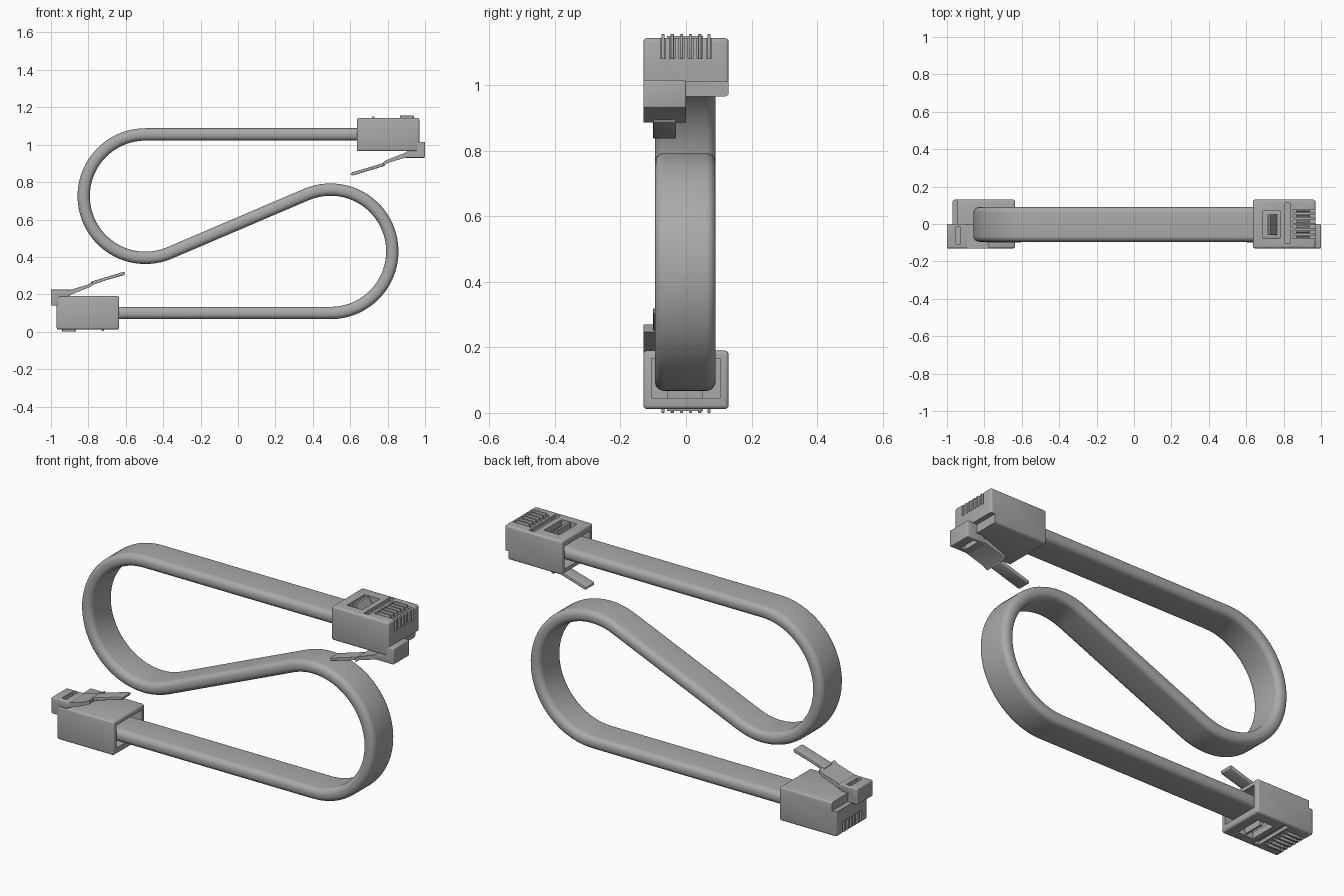
import bpy
import bmesh
from math import cos, sin, pi, acos, atan2, hypot, radians
from mathutils import Matrix, Vector

if "Cube" in bpy.data.objects:
    bpy.data.objects.remove(bpy.data.objects["Cube"], do_unlink=True)

grey = bpy.data.materials.new("light_grey")
grey.use_nodes = True
colour = (0.4, 0.4, 0.4, 1)
grey.diffuse_color = colour
grey.node_tree.nodes["Principled BSDF"].inputs["Base Color"].default_value = colour

HEIGHT = 1.155
parts = []


def add_object(name, bm):
    bmesh.ops.recalc_face_normals(bm, faces=bm.faces)
    mesh = bpy.data.meshes.new(name)
    bm.to_mesh(mesh)
    bm.free()
    mesh.materials.append(grey)
    obj = bpy.data.objects.new(name, mesh)
    bpy.context.collection.objects.link(obj)
    return obj


def apply(obj, mod):
    bpy.context.view_layer.objects.active = obj
    bpy.ops.object.modifier_apply(modifier=mod.name)


def prism(name, profile, y0, y1, bevel=0.0):
    """Extrude an x-z profile from y0 to y1 and round its edges."""
    bm = bmesh.new()
    face = bm.faces.new([bm.verts.new((x, y0, z)) for x, z in profile])
    ext = bmesh.ops.extrude_face_region(bm, geom=[face])
    verts = [v for v in ext["geom"] if isinstance(v, bmesh.types.BMVert)]
    bmesh.ops.translate(bm, verts=verts, vec=(0, y1 - y0, 0))
    obj = add_object(name, bm)
    if bevel:
        mod = obj.modifiers.new("round", "BEVEL")
        mod.width, mod.segments = bevel, 3
        mod.limit_method, mod.angle_limit = "ANGLE", radians(35)
        apply(obj, mod)
    return obj


def box(name, x0, x1, y0, y1, z0, z1, bevel=0.0):
    return prism(name, [(x0, z0), (x1, z0), (x1, z1), (x0, z1)], y0, y1, bevel)


def cut(obj, *bounds):
    cutter = box("cutter", *bounds)
    cutter.hide_render = True
    mod = obj.modifiers.new("cut", "BOOLEAN")
    mod.operation, mod.solver, mod.object = "DIFFERENCE", "EXACT", cutter
    apply(obj, mod)
    bpy.data.objects.remove(cutter, do_unlink=True)


# Flat cable: two equal arcs joined by straight runs
R, AX, AZ = 0.33, 0.495, 0.43
BX, BZ = -AX, HEIGHT - AZ
tangent = atan2(BZ - AZ, BX - AX) - acos(2 * R / hypot(BX - AX, BZ - AZ))
STEPS = 40
path = [(-0.78, AZ - R)]
for i in range(STEPS + 1):
    a = -pi / 2 + (tangent + pi / 2) * i / STEPS
    path.append((AX + R * cos(a), AZ + R * sin(a)))
path += [(-x, HEIGHT - z) for x, z in reversed(path)]

# Rounded cable section as (across, thickness) pairs
HALF_W, HALF_T, CORNER = 0.0925, 0.033, 0.029
section = []
for k, (sy, st) in enumerate([(1, 1), (-1, 1), (-1, -1), (1, -1)]):
    for j in range(7):
        a = (k + j / 6) * pi / 2
        section.append((sy * (HALF_W - CORNER) + CORNER * cos(a),
                        st * (HALF_T - CORNER) + CORNER * sin(a)))

bm = bmesh.new()
rings = []
for i, (x, z) in enumerate(path):
    before, after = path[max(i - 1, 0)], path[min(i + 1, len(path) - 1)]
    # Ends of each straight run keep the run's own direction
    if 0 < i < len(path) - 1:
        d1 = Vector((x - before[0], z - before[1]))
        d2 = Vector((after[0] - x, after[1] - z))
        if d1.length > 0.2:
            d = d1
        elif d2.length > 0.2:
            d = d2
        else:
            d = d1.normalized() + d2.normalized()
    else:
        d = Vector((after[0] - before[0], after[1] - before[1]))
    d.normalize()
    rings.append([bm.verts.new((x - d.y * t, y - 0.0025, z + d.x * t))
                  for y, t in section])
n = len(section)
for r0, r1 in zip(rings, rings[1:]):
    for j in range(n):
        bm.faces.new((r0[j], r0[(j + 1) % n], r1[(j + 1) % n], r1[j]))
bm.faces.new(rings[0])
bm.faces.new(rings[-1])
parts.append(add_object("flat_cable", bm))

# Plug housing with cable opening, window, cross groove and contact slots
housing = box("plug_housing", 0.635, 0.97, -0.13, 0.13, 0.965, 1.143, 0.011)
cut(housing, 0.6, 0.80, -0.105, 0.105, 0.99, 1.11)
cut(housing, 0.69, 0.78, -0.077, 0.07, 1.08, 1.2)
cut(housing, 0.808, 0.838, -0.105, 0.112, 1.125, 1.2)
cut(housing, 0.945, 1.0, 0.0, 0.2, 0.9, 1.01)
contact_rows = [-0.07 + 0.028 * i for i in range(6)]
for y in contact_rows:
    cut(housing, 0.85, 1.0, y - 0.008, y + 0.008, 1.08, 1.2)
plug = [housing]

# Contact blades
for y in contact_rows:
    plug.append(box("contact_blade", 0.865, 0.94, y - 0.005, y + 0.005,
                    1.07, HEIGHT, 0.003))

# Strain relief wedge inside the window
plug.append(prism("strain_wedge", [(0.712, 1.075), (0.716, 1.15), (0.728, 1.15),
                                   (0.772, 1.075)], -0.058, 0.052))

# Latch block, sloped spring and release tab
latch = prism("latch_block", [(0.89, 0.93), (1.0, 0.93), (1.0, 1.015),
                              (0.955, 1.015), (0.955, 0.968), (0.91, 0.968),
                              (0.89, 0.955)], -0.13, 0.0, 0.005)
cut(latch, 0.927, 0.953, -0.107, -0.015, 0.9, 0.955)
plug.append(latch)
plug.append(prism("latch_spring", [(0.775, 0.886), (0.80, 0.902), (0.895, 0.931),
                                   (0.895, 0.957), (0.80, 0.92), (0.778, 0.908)],
                  -0.13, 0.0))
plug.append(prism("release_tab", [(0.604, 0.838), (0.615, 0.836), (0.785, 0.887),
                                  (0.785, 0.906), (0.70, 0.878), (0.608, 0.852)],
                  -0.10, -0.03, 0.003))

# Second plug: the first turned half a circle about the y axis
centre = Vector((0, 0, HEIGHT / 2))
turn = Matrix.Translation(centre) @ Matrix.Rotation(pi, 4, "Y") @ Matrix.Translation(-centre)
for obj in plug:
    twin = obj.copy()
    twin.data = obj.data.copy()
    twin.data.transform(turn)
    twin.name = "lower_" + obj.name
    obj.name = "upper_" + obj.name
    bpy.context.collection.objects.link(twin)
    parts += [obj, twin]

# Smooth shading with sharp edges kept
bpy.ops.object.select_all(action="DESELECT")
for obj in parts:
    obj.select_set(True)
bpy.context.view_layer.objects.active = parts[0]
bpy.ops.object.shade_smooth_by_angle(angle=radians(35))
